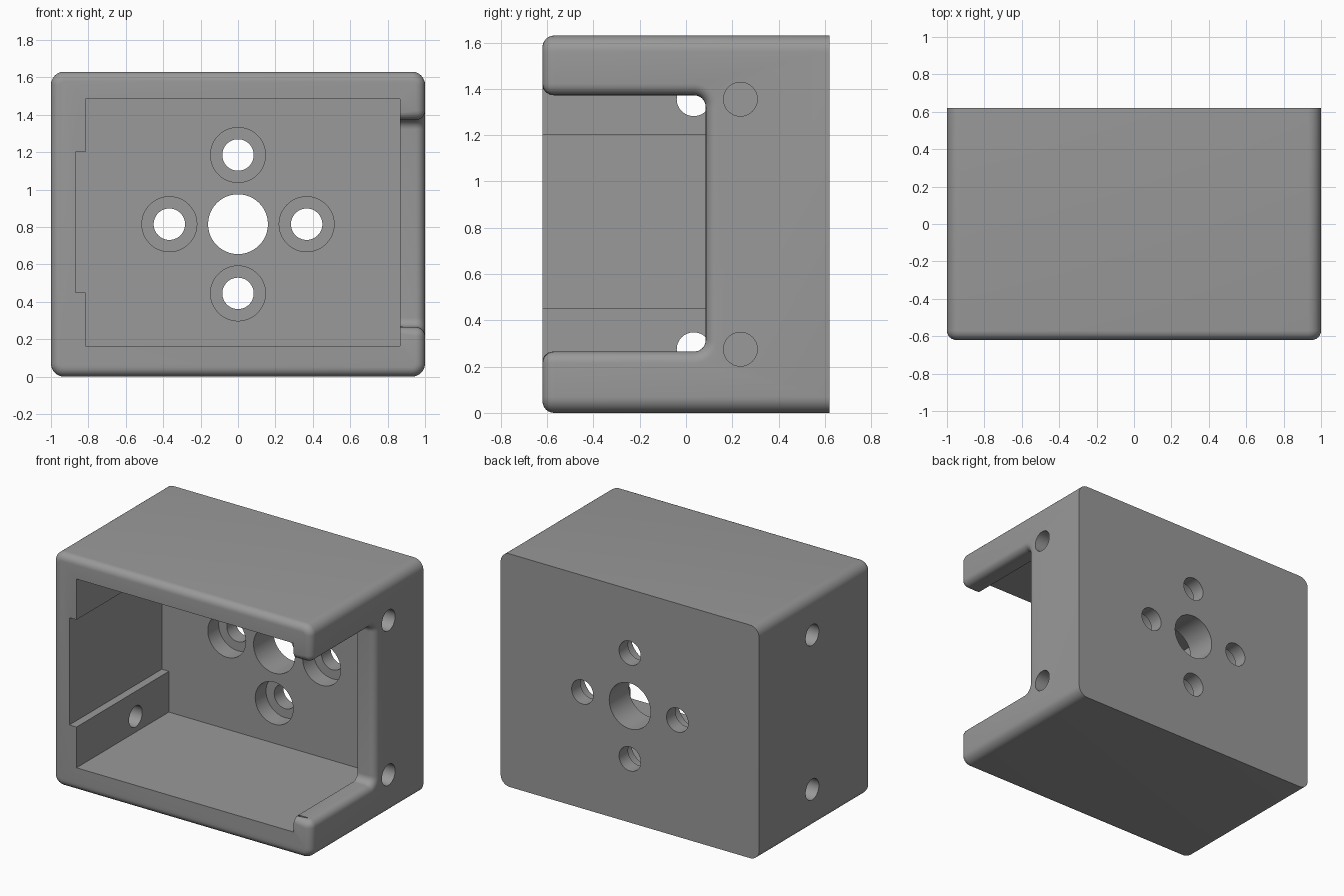
import bpy, bmesh, math
from mathutils import Vector

if "Cube" in bpy.data.objects:
    bpy.data.objects.remove(bpy.data.objects["Cube"])

W, D, H = 1.0, 0.62, 1.63      # half width, half depth, height
MID = H / 2
SLOT_IN = 0.6                  # inner end of the side slot cut


def arc(cx, cy, r, a0, n=8):
    """Quarter arc points starting at angle a0 (degrees)."""
    return [(cx + r * math.cos(math.radians(a0 + 90 * i / n)),
             cy + r * math.sin(math.radians(a0 + 90 * i / n))) for i in range(n + 1)]


def prism(name, pts, axis, lo, hi):
    """Extrude a 2D outline along x (points are y,z) or y (points are x,z)."""
    place = (lambda a, b, t: (t, a, b)) if axis == 'x' else (lambda a, b, t: (a, t, b))
    bm = bmesh.new()
    face = bm.faces.new([bm.verts.new(place(a, b, lo)) for a, b in pts])
    new = bmesh.ops.extrude_face_region(bm, geom=[face])['geom']
    bmesh.ops.translate(bm, vec=Vector(place(0, 0, hi - lo)),
                        verts=[v for v in new if isinstance(v, bmesh.types.BMVert)])
    bmesh.ops.recalc_face_normals(bm, faces=bm.faces)
    mesh = bpy.data.meshes.new(name)
    bm.to_mesh(mesh)
    bm.free()
    obj = bpy.data.objects.new(name, mesh)
    bpy.context.collection.objects.link(obj)
    return obj


def cut(body, cutter):
    """Subtract the cutter and discard it."""
    mod = body.modifiers.new("cut", 'BOOLEAN')
    mod.operation, mod.solver, mod.object = 'DIFFERENCE', 'EXACT', cutter
    bpy.context.view_layer.objects.active = body
    bpy.ops.object.modifier_apply(modifier=mod.name)
    bpy.data.objects.remove(cutter)


def hole(body, axis, a, b, r, lo, hi, n=48):
    pts = [(a + r * math.cos(2 * math.pi * i / n),
            b + r * math.sin(2 * math.pi * i / n)) for i in range(n)]
    cut(body, prism("hole_cutter", pts, axis, lo, hi))


# Outer block with rounded long edges
R = 0.07
outline = (arc(W - R, H - R, R, 0) + arc(R - W, H - R, R, 90)
           + arc(R - W, R, R, 180) + arc(W - R, R, R, 270))
housing = prism("housing", outline, 'y', -D, D)

# Open slot in the right wall, with rounded inner corners
z0, z1, yb, r = 0.265, 1.372, 0.085, 0.05
slot = [(-1, z0)] + arc(yb - r, z0 + r, r, 270) + arc(yb - r, z1 - r, r, 0) + [(-1, z1)]
cut(housing, prism("slot_cutter", slot, 'x', SLOT_IN, 1.5))

# Round the front rim and the slot rim
bm = bmesh.new()
bm.from_mesh(housing.data)


def on_rim(e):
    if len(e.link_faces) != 2 or e.calc_face_angle(0) < 0.6:
        return False
    cos = [v.co for v in e.verts]
    if all(abs(c.x - SLOT_IN) < 1e-3 for c in cos):
        return False
    front = all(abs(c.y + D) < 1e-4 for c in cos)
    side = all(abs(c.x - W) < 1e-4 and c.y < 0.5 for c in cos)
    return front or side


bmesh.ops.bevel(bm, geom=[e for e in bm.edges if on_rim(e)], offset=0.05,
                offset_type='OFFSET', segments=6, profile=0.5,
                affect='EDGES', clamp_overlap=False)
bm.to_mesh(housing.data)
bm.free()

# Main cavity with a shallow recess in the left wall
BACK = 0.40
cavity = [(-0.815, 0.165), (0.865, 0.165), (0.865, 1.485), (-0.815, 1.485),
          (-0.815, 1.2), (-0.87, 1.2), (-0.87, 0.45), (-0.815, 0.45)]
cut(housing, prism("cavity_cutter", cavity, 'y', -1, BACK))

# Back wall: central hole and four counterbored screw holes
hole(housing, 'y', 0, MID, 0.16, 0.2, 1)
for dx, dz in ((1, 0), (-1, 0), (0, 1), (0, -1)):
    x, z = dx * 0.367, MID + dz * 0.37
    hole(housing, 'y', x, z, 0.147, 0.2, BACK + 0.12)
    hole(housing, 'y', x, z, 0.084, 0.2, 1)

# Side wall screw holes
for s in (1, -1):
    z = MID + s * 0.54
    hole(housing, 'x', 0.235, z, 0.073, 0.7, 1.2)
    hole(housing, 'x', 0.033, z, 0.073, -1.2, -0.7)

# Colour and shading
grey = bpy.data.materials.new("grey")
grey.diffuse_color = (0.32, 0.32, 0.32, 1)
grey.use_nodes = True
grey.node_tree.nodes["Principled BSDF"].inputs["Base Color"].default_value = grey.diffuse_color
housing.data.materials.clear()
housing.data.materials.append(grey)
bpy.ops.object.select_all(action='DESELECT')
housing.select_set(True)
bpy.context.view_layer.objects.active = housing
bpy.ops.object.shade_smooth_by_angle(angle=math.radians(30))
